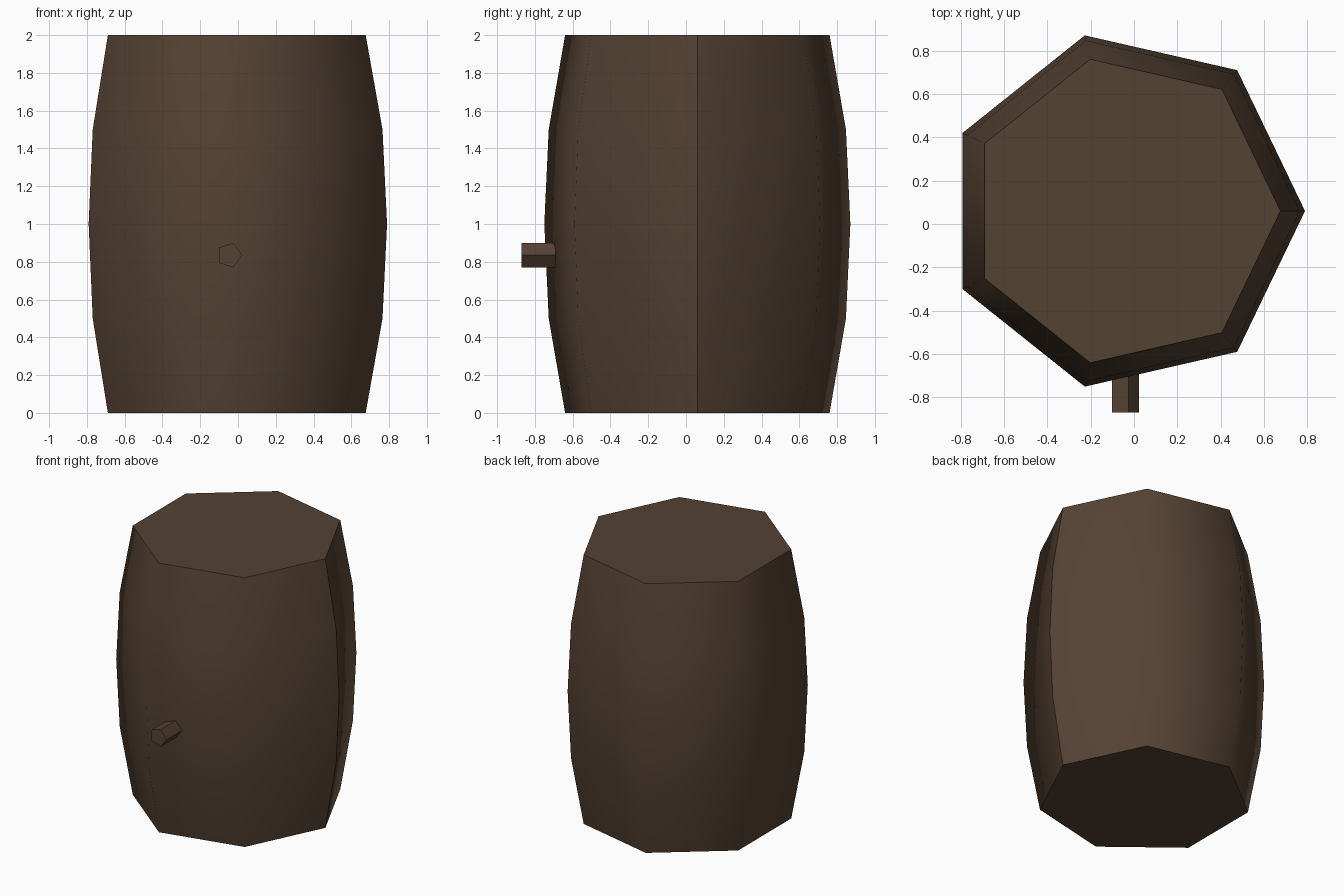
import bpy, bmesh, math

if "Cube" in bpy.data.objects:
    bpy.data.objects.remove(bpy.data.objects["Cube"])

wood = bpy.data.materials.new("dark_brown_wood")
wood.diffuse_color = (0.09, 0.054, 0.033, 1)
wood.use_nodes = True
wood.node_tree.nodes["Principled BSDF"].inputs["Base Color"].default_value = wood.diffuse_color


def loft(name, rings, sides, place, smooth):
    """Join (radius, distance) rings into a capped solid; place maps (u, v, d) to xyz."""
    bm = bmesh.new()
    loops = []
    for r, d in rings:
        loops.append([bm.verts.new(place(r * math.cos(2 * math.pi * i / sides),
                                         r * math.sin(2 * math.pi * i / sides), d))
                      for i in range(sides)])
    for a, b in zip(loops, loops[1:]):
        for i in range(sides):
            j = (i + 1) % sides
            f = bm.faces.new((a[i], a[j], b[j], b[i]))
            f.smooth = smooth
    caps = [bm.faces.new(loops[0][::-1]), bm.faces.new(loops[-1])]
    bmesh.ops.recalc_face_normals(bm, faces=bm.faces)
    # sharp rims and one sharp stave seam
    for f in caps:
        for e in f.edges:
            e.smooth = False
    for a, b in zip(loops, loops[1:]):
        bm.edges.get((a[0], b[0])).smooth = False
    me = bpy.data.meshes.new(name)
    bm.to_mesh(me)
    bm.free()
    me.materials.append(wood)
    ob = bpy.data.objects.new(name, me)
    bpy.context.collection.objects.link(ob)
    return ob


# Seven-sided bulging barrel
loft("barrel_body",
     [(0.718, 0), (0.807, 0.5), (0.831, 1.0), (0.807, 1.5), (0.718, 2.0)],
     7, lambda u, v, d: (u - 0.042, v + 0.06, d), True)

# Five-sided tap peg on the front
loft("tap_peg", [(0.068, -0.69), (0.068, -0.87)],
     5, lambda u, v, d: (u - 0.046, d, v + 0.835), False)
